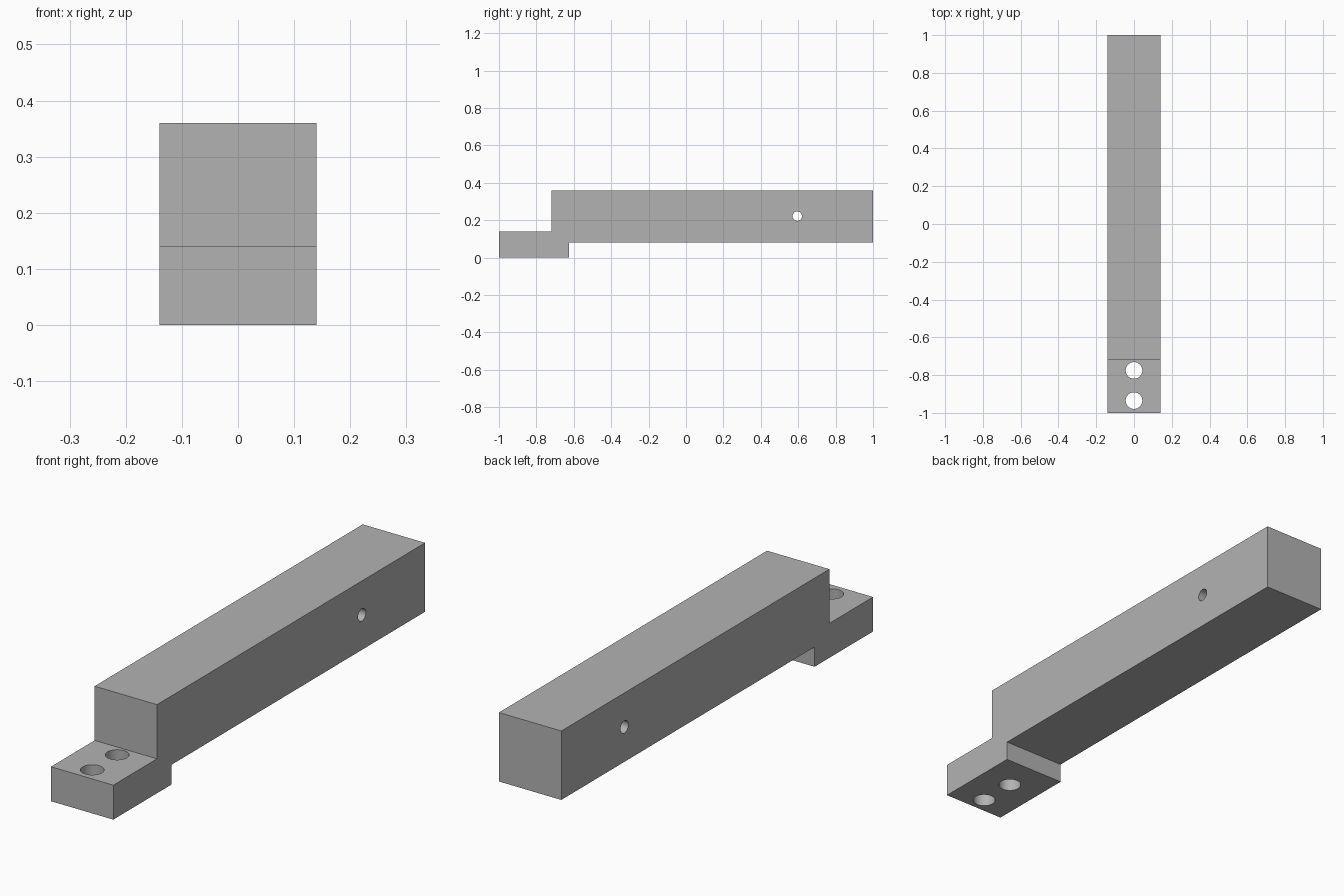
import bpy
import bmesh
from math import pi
from mathutils import Matrix

cube = bpy.data.objects.get("Cube")
if cube:
    bpy.data.objects.remove(cube, do_unlink=True)

grey = bpy.data.materials.new("plain grey")
grey.use_nodes = True
colour = (0.45, 0.45, 0.45, 1)
grey.diffuse_color = colour
grey.node_tree.nodes["Principled BSDF"].inputs["Base Color"].default_value = colour

HALF_WIDTH = 0.14


def finish(name, bm):
    bmesh.ops.recalc_face_normals(bm, faces=bm.faces)
    mesh = bpy.data.meshes.new(name)
    bm.to_mesh(mesh)
    bm.free()
    mesh.materials.append(grey)
    obj = bpy.data.objects.new(name, mesh)
    bpy.context.collection.objects.link(obj)
    return obj


def drill(target, name, centre, radius, depth, axis):
    """Cut a round through-hole along the z or x axis."""
    bm = bmesh.new()
    turn = Matrix.Rotation(pi / 2 if axis == "X" else 0, 4, "Y")
    bmesh.ops.create_cone(bm, cap_ends=True, segments=48, radius1=radius,
                          radius2=radius, depth=depth,
                          matrix=Matrix.Translation(centre) @ turn)
    cutter = finish(name, bm)
    cutter.hide_render = True
    cutter.hide_set(True)
    cutter.display_type = "WIRE"
    mod = target.modifiers.new(name, "BOOLEAN")
    mod.operation = "DIFFERENCE"
    mod.solver = "EXACT"
    mod.object = cutter
    return cutter


# Stepped bar: side profile extruded across the width
profile = [(-1, 0), (-0.625, 0), (-0.625, 0.08), (1, 0.08),
           (1, 0.36), (-0.72, 0.36), (-0.72, 0.14), (-1, 0.14)]
bm = bmesh.new()
side = bm.faces.new([bm.verts.new((-HALF_WIDTH, y, z)) for y, z in profile])
extruded = bmesh.ops.extrude_face_region(bm, geom=[side])["geom"]
bmesh.ops.translate(bm, vec=(2 * HALF_WIDTH, 0, 0),
                    verts=[v for v in extruded if isinstance(v, bmesh.types.BMVert)])
bar = finish("stepped_bar", bm)

# Two mounting holes in the tongue, one cross pin hole in the bar
cutters = [
    drill(bar, "front_mounting_hole", (0, -0.935, 0.07), 0.044, 0.3, "Z"),
    drill(bar, "rear_mounting_hole", (0, -0.775, 0.07), 0.044, 0.3, "Z"),
    drill(bar, "cross_pin_hole", (0, 0.595, 0.222), 0.025, 0.5, "X"),
]

# Apply the cuts, then drop the cutters
bpy.context.view_layer.objects.active = bar
bar.select_set(True)
for name in [m.name for m in bar.modifiers]:
    bpy.ops.object.modifier_apply(modifier=name)
for cutter in cutters:
    bpy.data.objects.remove(cutter, do_unlink=True)
bpy.ops.object.shade_smooth_by_angle(angle=pi / 6)
